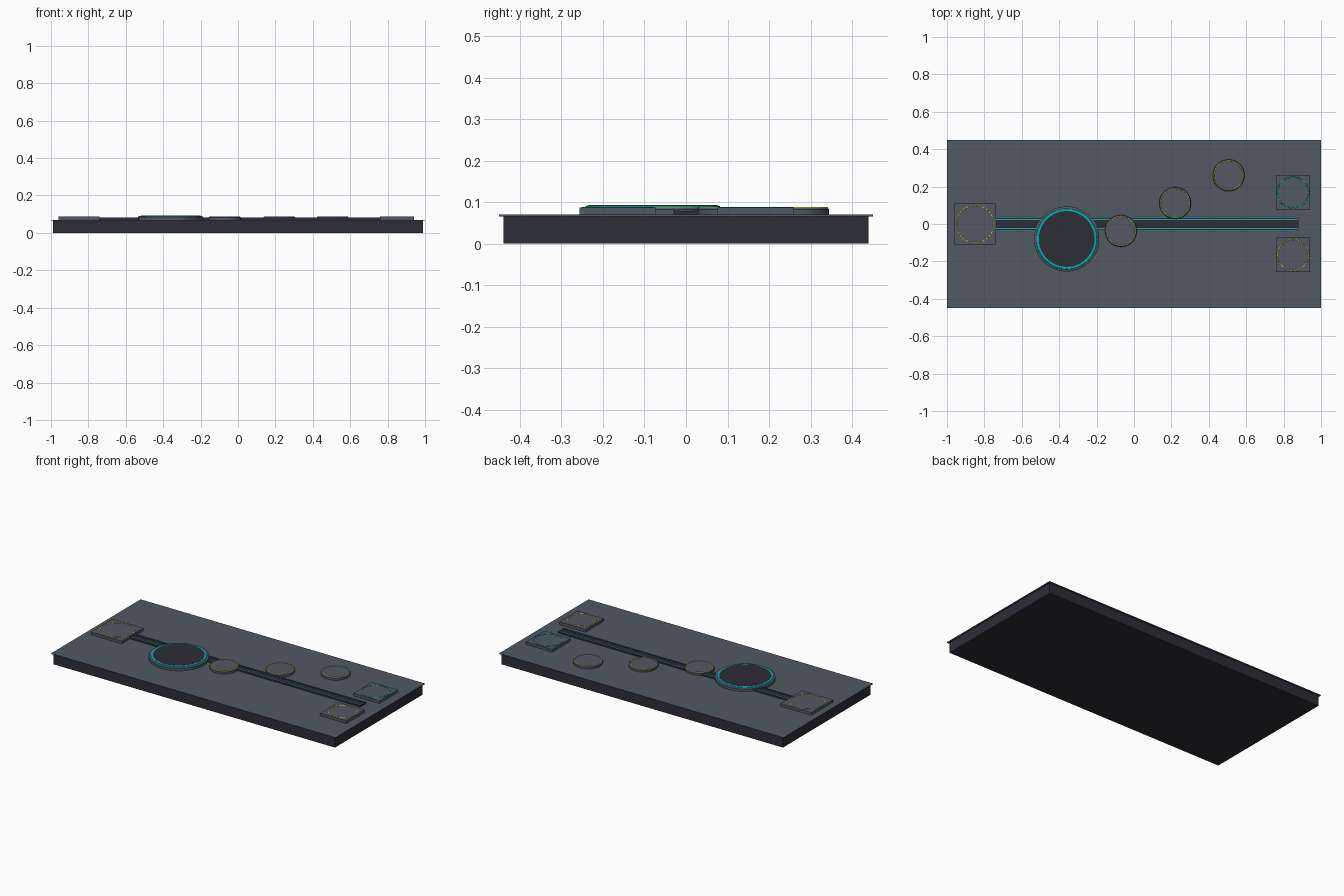
import bpy, bmesh, math

if "Cube" in bpy.data.objects:
    bpy.data.objects.remove(bpy.data.objects["Cube"])


def material(name, rgb):
    m = bpy.data.materials.new(name)
    m.diffuse_color = (*rgb, 1)
    m.use_nodes = True
    m.node_tree.nodes["Principled BSDF"].inputs["Base Color"].default_value = m.diffuse_color
    return m


SLATE = material("slate", (0.082, 0.10, 0.122))
DARK = material("dark_charcoal", (0.027, 0.026, 0.037))
TEAL = material("teal_glow", (0.0, 0.42, 0.46))
YELLOW = material("yellow_glow", (0.55, 0.60, 0.06))


def finish(bm, name, mat, smooth=False):
    bmesh.ops.recalc_face_normals(bm, faces=bm.faces)
    me = bpy.data.meshes.new(name)
    bm.to_mesh(me)
    bm.free()
    me.materials.append(mat)
    ob = bpy.data.objects.new(name, me)
    bpy.context.collection.objects.link(ob)
    if smooth:
        bpy.ops.object.select_all(action='DESELECT')
        ob.select_set(True)
        bpy.context.view_layer.objects.active = ob
        bpy.ops.object.shade_smooth_by_angle(angle=math.radians(35))
    return ob


def box(name, mat, x0, x1, y0, y1, z0, z1):
    bm = bmesh.new()
    bmesh.ops.create_cube(bm, size=1)
    for v in bm.verts:
        v.co = ((x0, x1)[v.co.x > 0], (y0, y1)[v.co.y > 0], (z0, z1)[v.co.z > 0])
    return finish(bm, name, mat)


def lathe(name, mat, x, y, profile, closed=False, n=48):
    """Spin (radius, z) points about a vertical axis; open profiles get end caps."""
    bm = bmesh.new()
    rings = [[bm.verts.new((x + r * math.cos(2 * math.pi * i / n),
                            y + r * math.sin(2 * math.pi * i / n), z))
              for i in range(n)] for r, z in profile]
    pairs = list(zip(rings, rings[1:]))
    if closed:
        pairs.append((rings[-1], rings[0]))
    else:
        bm.faces.new(rings[0])
        bm.faces.new(rings[-1])
    for a, b in pairs:
        for i in range(n):
            j = (i + 1) % n
            bm.faces.new((a[i], a[j], b[j], b[i]))
    return finish(bm, name, mat, True)


def glow_ring(name, mat, x, y, r, z, w=0.004):
    lathe(name, mat, x, y, [(r - w, z - 0.002), (r - w / 2, z + 0.001),
                            (r + w / 2, z + 0.001), (r + w, z - 0.002)], True)


# Table base and overhanging top plate
box("base", DARK, -0.99, 0.99, -0.44, 0.44, 0, 0.066)
box("top_plate", SLATE, -1, 1, -0.45, 0.45, 0.066, 0.07)

# Track with a pair of glowing rails
box("track", DARK, -0.78, 0.88, -0.027, 0.027, 0.07, 0.079)
for side, y in (("front", -0.024), ("back", 0.024)):
    box(side + "_rail", DARK, -0.78, 0.88, y - 0.006, y + 0.006, 0.072, 0.081)
    box(side + "_rail_light", TEAL, -0.78, 0.88, y - 0.002, y + 0.002, 0.081, 0.082)

# Square pads with ring markings
for name, x, y, half, r, mat in (("start_pad", -0.85, 0.0, 0.109, 0.10, YELLOW),
                                 ("upper_end_pad", 0.85, 0.168, 0.092, 0.083, TEAL),
                                 ("lower_end_pad", 0.85, -0.165, 0.092, 0.083, YELLOW)):
    box(name, SLATE, x - half, x + half, y - half, y + half, 0.07, 0.087)
    glow_ring(name + "_ring", mat, x, y, r, 0.0875, 0.003)

# Round pads rising diagonally
for i, (x, y) in enumerate(((-0.07, -0.037), (0.22, 0.112), (0.506, 0.26))):
    lathe(f"round_pad_{i + 1}", SLATE, x, y,
          [(0.085, 0.07), (0.085, 0.083), (0.081, 0.087)])
    glow_ring(f"round_pad_{i + 1}_ring", YELLOW, x, y, 0.079, 0.0875, 0.003)

# Large hub with a dark centre and teal rim
HX, HY = -0.36, -0.08
lathe("hub", SLATE, HX, HY, [(0.174, 0.07), (0.174, 0.086), (0.168, 0.089)], n=64)
lathe("hub_rim_light", TEAL, HX, HY,
      [(0.148, 0.088), (0.148, 0.092), (0.153, 0.093), (0.161, 0.091), (0.163, 0.088)],
      True, 64)
lathe("hub_screen", DARK, HX, HY, [(0.149, 0.088), (0.149, 0.093)], n=64)
